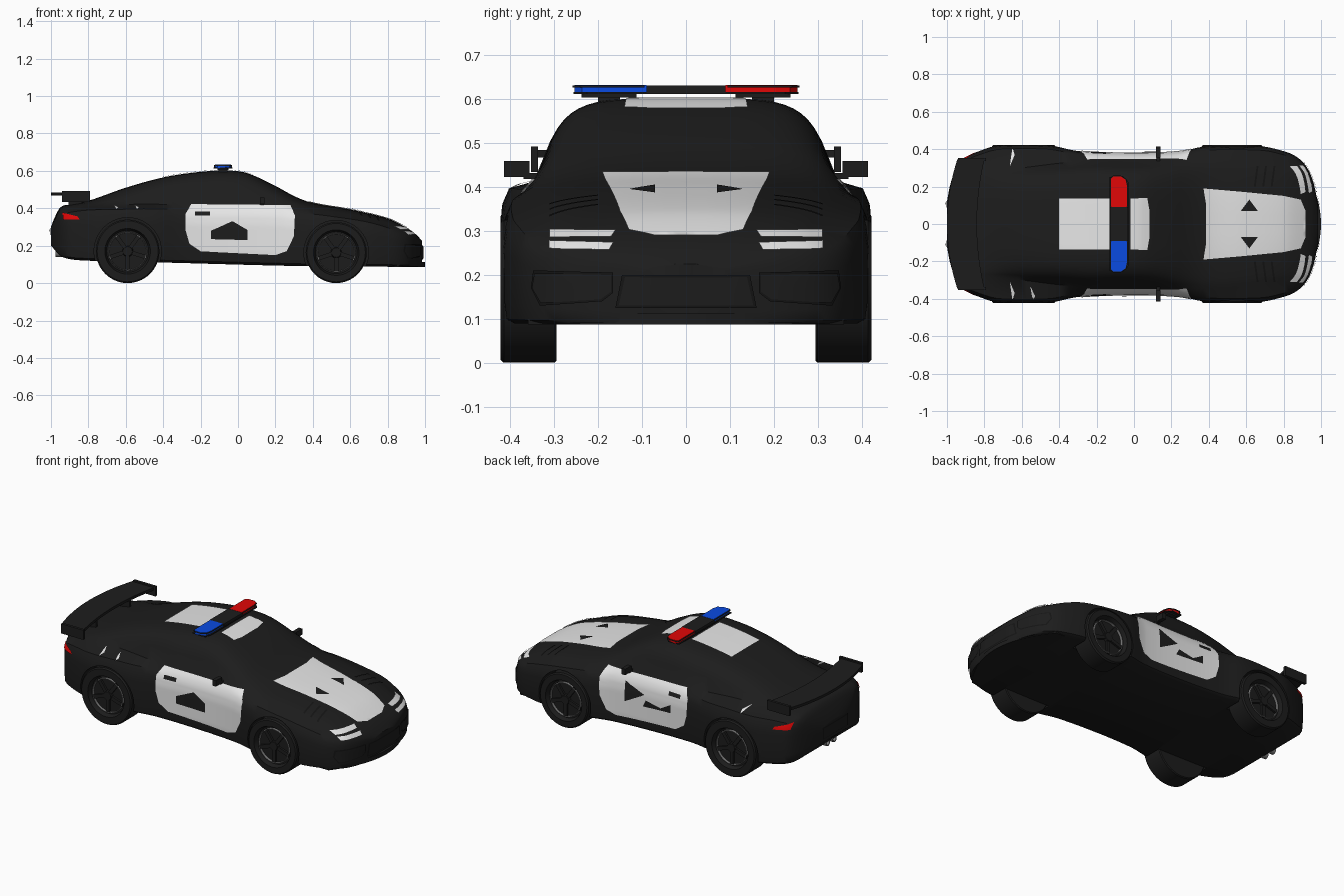
import bpy, bmesh, math
from mathutils import Vector
from mathutils.bvhtree import BVHTree

cube = bpy.data.objects.get("Cube")
if cube:
    bpy.data.objects.remove(cube, do_unlink=True)


def material(name, *rgb):
    m = bpy.data.materials.new(name)
    m.use_nodes = True
    m.diffuse_color = (*rgb, 1)
    m.node_tree.nodes["Principled BSDF"].inputs["Base Color"].default_value = (*rgb, 1)
    return m


BLACK = material("black paint", .012, .012, .012)
DARK = material("dark trim", .007, .007, .007)
WHITE = material("white paint", .8, .8, .8)
GREY = material("grey metal", .2, .2, .2)
RED = material("red lens", .75, .002, .002)
BLUE = material("blue lens", .003, .07, .76)


def finish(name, bm, mat, recalc=True):
    if recalc:
        bmesh.ops.recalc_face_normals(bm, faces=bm.faces)
    me = bpy.data.meshes.new(name)
    bm.to_mesh(me)
    bm.free()
    ob = bpy.data.objects.new(name, me)
    bpy.context.collection.objects.link(ob)
    me.materials.append(mat)
    return ob


def smooth(ob, angle=35):
    bpy.ops.object.select_all(action='DESELECT')
    ob.select_set(True)
    bpy.context.view_layer.objects.active = ob
    bpy.ops.object.shade_smooth_by_angle(angle=math.radians(angle))


def box(name, centre, size, mat, turn=0):
    bm = bmesh.new()
    bmesh.ops.create_cube(bm, size=1)
    for v in bm.verts:
        v.co = Vector(a * b for a, b in zip(v.co, size))
    ob = finish(name, bm, mat)
    ob.location = centre
    ob.rotation_euler.y = turn
    return ob


def prism(name, outline, z0, z1, mat):
    bm = bmesh.new()
    face = bm.faces.new([bm.verts.new((x, y, z0)) for x, y in outline])
    up = bmesh.ops.extrude_face_region(bm, geom=[face])
    bmesh.ops.translate(bm, vec=(0, 0, z1 - z0),
                        verts=[g for g in up["geom"] if isinstance(g, bmesh.types.BMVert)])
    return finish(name, bm, mat)


def lathe(name, profile, centre, side, mat, steps=40):
    # Spins (radius, outward offset) points about the axle
    bm = bmesh.new()
    verts = [bm.verts.new((r, y * side, 0)) for r, y in profile]
    edges = [bm.edges.new(p) for p in zip(verts, verts[1:])]
    bmesh.ops.spin(bm, geom=verts + edges, cent=(0, 0, 0), axis=(0, 1, 0),
                   angle=math.tau, steps=steps, use_merge=True)
    bmesh.ops.remove_doubles(bm, verts=bm.verts, dist=.0001)
    ob = finish(name, bm, mat)
    ob.location = centre
    smooth(ob)
    return ob


def curve(keys, x):
    # Smooth interpolation through (x, value) keys
    slope = lambda i: ((keys[min(i + 1, len(keys) - 1)][1] - keys[max(i - 1, 0)][1])
                       / (keys[min(i + 1, len(keys) - 1)][0] - keys[max(i - 1, 0)][0]))
    for i, ((a, p), (b, q)) in enumerate(zip(keys, keys[1:])):
        if x <= b or i == len(keys) - 2:
            h, t = b - a, (x - a) / (b - a)
            return (p * (1 + 2 * t) * (1 - t) ** 2 + q * t * t * (3 - 2 * t)
                    + h * t * (1 - t) * (slope(i) * (1 - t) - slope(i + 1) * t))


# Body: lofted cross-sections
TOP = [(-1, .3), (-.985, .34), (-.95, .405), (-.9, .42), (-.8, .44), (-.6, .51), (-.4, .565),
       (-.2, .595), (-.05, .602), (.05, .588), (.2, .52), (.3, .465), (.4, .428), (.6, .393),
       (.8, .345), (.9, .297), (.95, .262), (.985, .225)]
BELT = [(-1, .28), (-.95, .385), (-.6, .42), (-.3, .42), (.2, .42), (.35, .4), (.5, .38), (.7, .345),
        (.85, .295), (.95, .245), (.985, .21)]
WIDTH = [(-1, .12), (-.985, .2), (-.96, .28), (-.93, .335), (-.9, .358), (-.8, .4), (-.72, .42),
         (-.45, .42), (-.3, .39), (0, .378), (.25, .388), (.38, .415), (.68, .415), (.78, .395),
         (.86, .365), (.92, .31), (.96, .22), (.985, .1)]
CABIN = [(-1, .28), (-.7, .29), (-.4, .325), (-.2, .345), (.25, .345), (.5, .34), (.985, .28)]
FLOOR = [(-1, .2), (-.94, .14), (-.8, .12), (-.4, .11), (.4, .09), (.985, .09)]


def section(x):
    top, w, low = curve(TOP, x), curve(WIDTH, x), curve(FLOOR, x)
    belt = min(curve(BELT, x), top - .012)
    cab, h = min(curve(CABIN, x), w * .9), belt - low
    pts = [(0, low), (w * .94, low), (w * .985, low + h * .04), (w, low + h * .2), (w, low + h * .66),
           (w * .985, low + h * .81), (w * .95, low + h * .92)]
    power = 2 + 3 * min(1, (top - belt) / .15)
    for k in range(11):
        a = k / 10 * math.pi / 2
        t = math.sin(a) ** (2 / power)
        pts.append((cab * (1 - .2 * t) * max(0, math.cos(a)) ** (2 / power), belt + (top - belt) * t))
    pts[-1] = (0, top)
    return pts + [(-y, z) for y, z in pts[-2:0:-1]]


bm = bmesh.new()
N = 72
rings = []
for i in range(N + 1):
    x = -.0075 - .9925 * math.cos(math.pi * i / N)
    rings.append([bm.verts.new((x, y, z)) for y, z in section(x)])
for a, b in zip(rings, rings[1:]):
    for k in range(len(a)):
        j = (k + 1) % len(a)
        bm.faces.new((a[k], a[j], b[j], b[k]))
bm.faces.new(rings[0])
bm.faces.new(rings[-1])
body = finish("body", bm, BLACK)

# Wheel arches cut from the body
WHEELS = [("front", .525, .163), ("rear", -.59, .17)]
cutters = []
for end, x, r in WHEELS:
    for s in (1, -1):
        bm = bmesh.new()
        bmesh.ops.create_cone(bm, cap_ends=True, segments=40, radius1=r + .01, radius2=r + .01, depth=.27)
        cut = finish("arch_cutter", bm, BLACK)
        cut.rotation_euler.x = math.pi / 2
        cut.location = (x, s * .425, r)
        cut.hide_render = True
        mod = body.modifiers.new("arch", 'BOOLEAN')
        mod.operation, mod.object, mod.solver = 'DIFFERENCE', cut, 'EXACT'
        cutters.append(cut)
dg = bpy.context.evaluated_depsgraph_get()
carved = bpy.data.meshes.new_from_object(body.evaluated_get(dg))
body.modifiers.clear()
body.data = carved
for cut in cutters:
    bpy.data.objects.remove(cut, do_unlink=True)
smooth(body, 40)
bm = bmesh.new()
bm.from_mesh(body.data)
surface = BVHTree.FromBMesh(bm)
bm.free()


def panel(name, outline, view, mat, side=1, lift=.004):
    # Thin painted panel laid on the body along one direction
    place, ray = {"top": (lambda u, v: (u, v, 2), (0, 0, -1)),
                  "side": (lambda u, v: (u, 2 * side, v), (0, -side, 0)),
                  "end": (lambda u, v: (2 * side, u, v), (-side, 0, 0))}[view]
    ray = Vector(ray)
    bm = bmesh.new()
    bm.faces.new([bm.verts.new((u, v, 0)) for u, v in outline])
    for axis in (0, 1):
        n = Vector((axis == 0, axis == 1, 0))
        for k in range(-70, 70):
            if min(p[axis] for p in outline) < k * .015 < max(p[axis] for p in outline):
                bmesh.ops.bisect_plane(bm, geom=bm.verts[:] + bm.edges[:] + bm.faces[:],
                                       plane_co=n * k * .015, plane_no=n)
    lost = []
    for v in bm.verts:
        hit, normal, _, _ = surface.ray_cast(Vector(place(v.co.x, v.co.y)), ray)
        if hit is None:
            lost.append(v)
        else:
            v.co = hit + normal * lift
    bmesh.ops.delete(bm, geom=lost, context='VERTS')
    bm.normal_update()
    bmesh.ops.reverse_faces(bm, faces=[f for f in bm.faces if f.normal.dot(ray) > 0])
    smooth(finish(name, bm, mat, False))


def intake(name, outline, side=1):
    # Black opening with a dark edge
    cu, cv = (sum(p[i] for p in outline) / len(outline) for i in (0, 1))
    panel(name + "_edge", outline, "end", DARK, side)
    panel(name, [(cu + (u - cu) * .95, cv + (v - cv) * .85) for u, v in outline], "end", BLACK, side, .007)


def both(half):
    # Closes a half outline by mirroring it across the centre line
    return half + [(x, -y) for x, y in reversed(half)]


# Hood and roof panels
panel("hood_panel", both([(.385, .1), (.37, .19), (.6, .17), (.8, .15), (.89, .13), (.915, .07)]), "top", WHITE)
panel("rear_roof_panel", both([(-.4, .135), (-.13, .135)]), "top", WHITE)
panel("front_roof_panel", both([(-.02, .135), (.07, .14), (.08, .08)]), "top", WHITE)

DOOR = [(-.25, .42), (-.28, .37), (-.28, .28), (-.26, .21), (-.2, .17), (.2, .15),
        (.26, .17), (.3, .25), (.305, .36), (.28, .415)]
EMBLEMS = {-1: [[(-.145, .28), (-.03, .33), (.05, .285), (.05, .23), (-.145, .235)]],
           1: [[(.14, .37), (.14, .25), (.01, .32)],
               [(.02, .25), (0, .29), (-.1, .27), (-.17, .31), (-.17, .26)]]}
for s, tag in ((1, "left"), (-1, "right")):
    mir = lambda pts: [(u * s, v) for u, v in pts]
    # Door panels, handles and emblems
    panel(tag + "_door_panel", DOOR, "side", WHITE, s)
    panel(tag + "_door_handle", [(-.23, .36), (-.15, .36), (-.15, .38), (-.23, .38)], "side", BLACK, s, .008)
    for shape in EMBLEMS[s]:
        panel(tag + "_door_emblem", shape, "side", BLACK, s, .008)
    for x in (-.65, -.54)[:1 if s > 0 else 2]:
        panel(tag + "_fender_mark", [(x - .014, .415), (x + .012, .402), (x, .392)], "side", WHITE, s)
    panel(tag + "_hood_emblem", [(.57, s * .07), (.66, s * .07), (.615, s * .13)], "top", BLACK, lift=.008)
    # Hood vents
    for k in range(3):
        x = .64 + k * .045
        panel(tag + "_hood_vent", [(x, s * .2), (x + .01, s * .2), (x + .025, s * .31), (x + .015, s * .31)],
              "top", DARK)
    # Lamps and bumper intakes
    panel(tag + "_upper_headlight", mir([(.17, .284), (.31, .282), (.31, .3), (.16, .299)]), "end", WHITE, lift=.005)
    panel(tag + "_lower_headlight", mir([(.175, .254), (.31, .258), (.31, .275), (.165, .271)]), "end", WHITE, lift=.005)
    intake(tag + "_bumper_intake", mir([(.19, .14), (.33, .13), (.35, .17), (.345, .21), (.165, .205), (.165, .16)]))
    panel(tag + "_taillight", [(-.93, .34), (-.845, .34), (-.855, .355), (-.935, .375)], "side", RED, s, .005)
    # Mirrors
    box(tag + "_mirror", (.13, s * .385, .441), (.024, .058, .036), BLACK)
    box(tag + "_mirror_arm", (.13, s * .345, .425), (.02, .05, .014), BLACK)
    # Wing ends and struts
    box(tag + "_wing_end", (-.865, s * .345, .463), (.15, .016, .058), BLACK)
    box(tag + "_wing_strut", (-.87, s * .16, .445), (.07, .015, .06), BLACK)
    # Light bar lenses and feet
    lens = [(-.122, s * .09), (-.122, s * .242), (-.11, s * .254), (-.07, s * .254), (-.045, s * .237),
            (-.038, s * .205), (-.038, s * .09)]
    prism(tag + "_light_lens", lens, .613, .633, RED if s > 0 else BLUE)
    rim = [(-.08 + (x + .08) * 1.1, y + s * .004) for x, y in lens]
    prism(tag + "_lens_edge", rim, .627, .631, BLACK)
    box(tag + "_bar_bracket", (-.08, s * .175, .608), (.06, .125, .008), BLACK)
    box(tag + "_bar_foot", (-.08, s * .175, .59), (.05, .05, .04), BLACK)
    # Exhaust pipe
    pipe = lathe(tag + "_exhaust", [(.014, 0), (.02, 0), (.02, .1), (.014, .1), (.014, .01), (0, .01)],
                 (-.875, s * .032, .16), 1, GREY, 16)
    pipe.rotation_euler.z = math.pi / 2
    # Wheels
    for end, x, r in WHEELS:
        name, c = tag + "_" + end, (x, 0, r)
        lathe(name + "_tire", [(0, .295), (r - .005, .295), (r, .3), (r, .415), (r - .007, .423),
                               (.122, .423), (.112, .395), (0, .395)], c, s, BLACK)
        lathe(name + "_rim_ring", [(.098, .394), (.099, .41), (.102, .41), (.103, .394)], c, s, GREY)
        lathe(name + "_hub", [(.03, .394), (.025, .412), (0, .412)], c, s, BLACK, 20)
        for k in range(5):
            a = math.tau * k / 5 + math.pi / 2
            box(name + "_spoke", (x + .06 * math.cos(a), s * .4, r - .06 * math.sin(a)),
                (.09, .014, .022), BLACK, a)

intake("centre_intake", [(-.16, .125), (.16, .125), (.145, .2), (-.145, .2)])
intake("rear_plate_recess", [(-.12, .22), (.12, .22), (.12, .29), (-.12, .29)], -1)

# Light bar core
prism("light_bar_base", both([(-.13, .252), (-.06, .256), (-.03, .225)]), .612, .617, BLACK)
box("light_bar_centre", (-.08, 0, .622), (.095, .18, .02), BLACK)

# Front splitter and rear wing, bowed in plan
span = [(k - 8) / 8 for k in range(17)]
prism("front_splitter", [(1 - .14 * y * y, y * .36) for y in span] + [(.8, .36), (.8, -.36)], .087, .112, BLACK)
prism("rear_wing", [(-1 + .055 * y * y, y * .345) for y in span]
      + [(-.84 + .04 * y * y, -y * .345) for y in span], .468, .484, BLACK)
